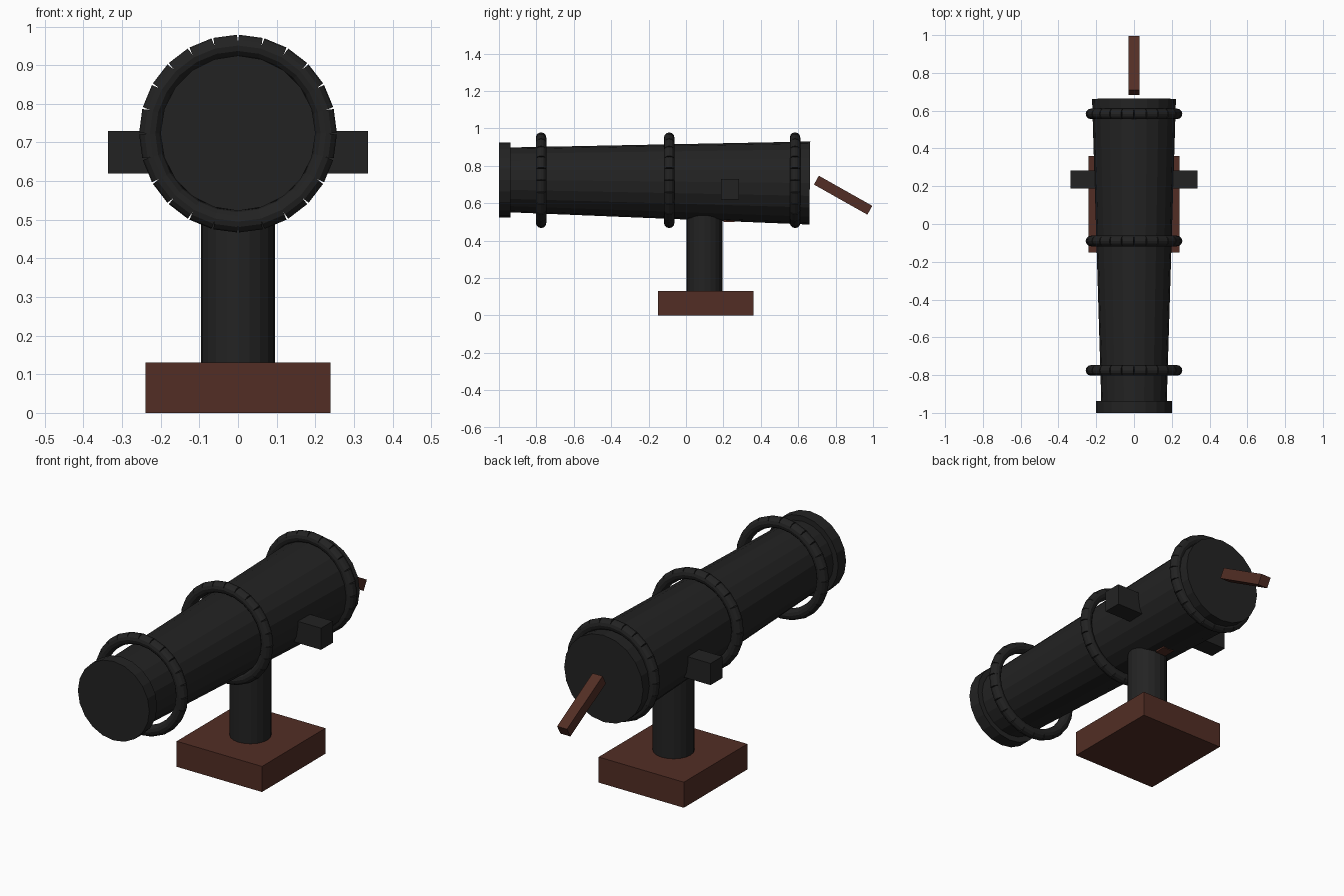
import bpy, bmesh, math
from mathutils import Matrix, Vector

if "Cube" in bpy.data.objects:
    bpy.data.objects.remove(bpy.data.objects["Cube"])


def material(name, rgb):
    m = bpy.data.materials.new(name)
    m.diffuse_color = (*rgb, 1)
    m.use_nodes = True
    m.node_tree.nodes["Principled BSDF"].inputs["Base Color"].default_value = m.diffuse_color
    return m


IRON = material("black iron", (0.0165, 0.0165, 0.0165))
WOOD = material("dark brown wood", (0.085, 0.027, 0.018))


def finish(name, bm, mat):
    me = bpy.data.meshes.new(name)
    bm.to_mesh(me)
    bm.free()
    me.materials.append(mat)
    ob = bpy.data.objects.new(name, me)
    bpy.context.collection.objects.link(ob)
    return ob


def box(name, centre, size, mat, tilt=0):
    bm = bmesh.new()
    mx = (Matrix.Translation(centre) @ Matrix.Rotation(math.radians(tilt), 4, 'X')
          @ Matrix.Diagonal((*size, 1)))
    bmesh.ops.create_cube(bm, size=1, matrix=mx)
    return finish(name, bm, mat)


def rod(name, start, end, r1, r2, sides, mat):
    """Capped tapered cylinder between two points."""
    a, b = Vector(start), Vector(end)
    d = b - a
    rot = Matrix.Rotation(-math.atan2(d.y, d.z), 4, 'X')
    bm = bmesh.new()
    bmesh.ops.create_cone(bm, cap_ends=True, segments=sides, radius1=r1, radius2=r2,
                          depth=d.length, matrix=Matrix.Translation((a + b) / 2) @ rot)
    return finish(name, bm, mat)


def hoop(name, y, z=0.723, radius=0.226, tube=0.028, count=24, length=0.0615):
    """Ring of short straight cylinders, leaving small notches on the outside."""
    bm = bmesh.new()
    for i in range(count):
        turn = Matrix.Rotation(2 * math.pi * (i + 0.5) / count, 4, 'Y')
        mx = (Matrix.Translation((0, y, z)) @ turn @ Matrix.Translation((0, 0, radius))
              @ Matrix.Rotation(math.pi / 2, 4, 'Y'))
        bmesh.ops.create_cone(bm, cap_ends=True, segments=12, radius1=tube,
                              radius2=tube, depth=length, matrix=mx)
    return finish(name, bm, IRON)


# barrel and muzzle
rod("barrel", (0, -0.95, 0.725), (0, 0.662, 0.708), 0.173, 0.222, 20, IRON)
rod("muzzle", (0, -1.0, 0.724), (0, -0.937, 0.724), 0.201, 0.201, 20, IRON)

# three segmented hoops
for label, y in (("front", -0.775), ("middle", -0.09), ("rear", 0.583)):
    hoop(label + "_hoop", y)

# side pins
box("trunnion", (0, 0.235, 0.675), (0.672, 0.095, 0.11), IRON)

# stand
rod("pillar", (0, 0.1, 0.12), (0, 0.1, 0.54), 0.096, 0.096, 20, IRON)
box("base", (0, 0.105, 0.065), (0.48, 0.51, 0.13), WOOD)
box("under_block", (0, 0.23, 0.525), (0.06, 0.06, 0.05), WOOD)

# loose handle behind the barrel
box("handle", (0, 0.84, 0.643), (0.056, 0.328, 0.054), WOOD, tilt=-29.4)
